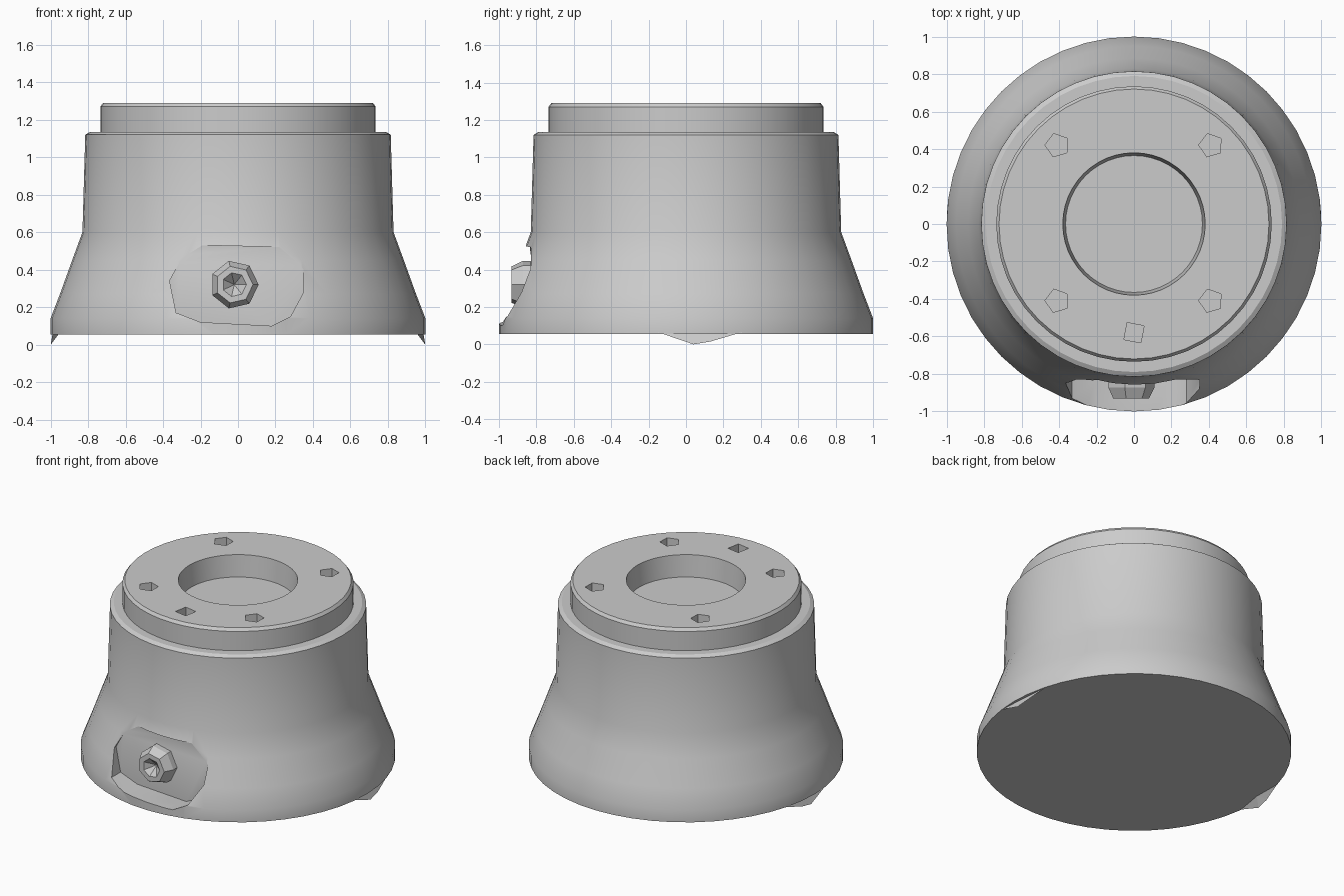
import bpy, bmesh, math
from mathutils import Vector

if "Cube" in bpy.data.objects:
    bpy.data.objects.remove(bpy.data.objects["Cube"])

grey = bpy.data.materials.new("grey metal")
grey.use_nodes = True
colour = (0.6, 0.6, 0.6, 1)
grey.diffuse_color = colour
grey.node_tree.nodes["Principled BSDF"].inputs["Base Color"].default_value = colour


def make_object(name, bm):
    bmesh.ops.remove_doubles(bm, verts=bm.verts, dist=0.0005)
    bmesh.ops.recalc_face_normals(bm, faces=bm.faces)
    mesh = bpy.data.meshes.new(name)
    bm.to_mesh(mesh)
    bm.free()
    mesh.materials.append(grey)
    obj = bpy.data.objects.new(name, mesh)
    bpy.context.collection.objects.link(obj)
    return obj


def lathe(name, profile, steps):
    """Spin a list of (radius, height) points around z."""
    bm = bmesh.new()
    verts = [bm.verts.new((r, 0, z)) for r, z in profile]
    edges = [bm.edges.new(pair) for pair in zip(verts, verts[1:])]
    bmesh.ops.spin(bm, geom=verts + edges, cent=(0, 0, 0), axis=(0, 0, 1),
                   angle=math.tau, steps=steps, use_merge=True)
    return make_object(name, bm)


def prism(name, points, offset):
    """Extrude a flat outline along the offset vector."""
    bm = bmesh.new()
    face = bm.faces.new([bm.verts.new(p) for p in points])
    grown = bmesh.ops.extrude_face_region(bm, geom=[face], use_keep_orig=True)
    moved = [v for v in grown["geom"] if isinstance(v, bmesh.types.BMVert)]
    bmesh.ops.translate(bm, verts=moved, vec=offset)
    return make_object(name, bm)


def cut(target, cutter):
    mod = target.modifiers.new("cut", "BOOLEAN")
    mod.operation = "DIFFERENCE"
    mod.solver = "EXACT"
    mod.object = cutter
    bpy.context.view_layer.objects.active = target
    bpy.ops.object.modifier_apply(modifier=mod.name)
    bpy.data.objects.remove(cutter)


# Flared housing with a stepped flange and shallow central bore
BASE, TOP = 0.055, 1.29
housing = lathe("housing", [
    (0, BASE), (1, BASE), (1, 0.14), (0.95, 0.27), (0.885, 0.45), (0.83, 0.6),
    (0.815, 1.12), (0.79, 1.135), (0.735, 1.135), (0.735, 1.27), (0.72, TOP),
    (0.38, TOP), (0.365, 1.14), (0, 1.14)], 48)

# Screw holes and locating hole in the flange
for x, y, sides in [(-0.41, 0.42, 5), (0.41, 0.42, 5), (-0.41, -0.41, 5),
                    (0.41, -0.41, 5), (0, -0.58, 4)]:
    ring = [(x + 0.065 * math.cos(math.tau * i / sides + 0.6),
             y + 0.065 * math.sin(math.tau * i / sides + 0.6), TOP - 0.09)
            for i in range(sides)]
    cut(housing, prism("hole_cutter", ring, (0, 0, 0.3)))

# Flat-floored connector pocket in the front
outline = [(-0.19, 0.53), (0.22, 0.52), (0.3, 0.47), (0.35, 0.4), (0.35, 0.28),
           (0.28, 0.15), (0.18, 0.1), (-0.2, 0.12), (-0.33, 0.17),
           (-0.365, 0.34), (-0.3, 0.46)]
cut(housing, prism("pocket_cutter", [(x, -0.83, z) for x, z in outline], (0, -0.5, 0)))

bpy.ops.object.select_all(action="DESELECT")
housing.select_set(True)
bpy.context.view_layer.objects.active = housing
bpy.ops.object.shade_smooth_by_angle(angle=math.radians(30))

# Faceted connector with a hollow face
connector = lathe("connector", [(0, 0), (0.13, 0), (0.13, 0.04), (0.1, 0.1),
                                (0.065, 0.1), (0, 0.04)], 7)
connector.location = (-0.02, -0.832, 0.32)
connector.rotation_euler = (math.pi / 2, 0, 0)

# Small lips hanging below the base on both sides
for side, name in [(1, "left_lip"), (-1, "right_lip")]:
    bm = bmesh.new()
    rim = [(-0.15, BASE + 0.01), (0.04, 0), (0.13, 0.015), (0.3, BASE + 0.01)]
    outer = [bm.verts.new((side * math.sqrt(1 - y * y), y, z)) for y, z in rim]
    inner = bm.verts.new((side * 0.95, 0.08, BASE + 0.01))
    bm.faces.new(outer)
    for a, b in zip(outer, outer[1:] + outer[:1]):
        bm.faces.new((a, b, inner))
    make_object(name, bm)
